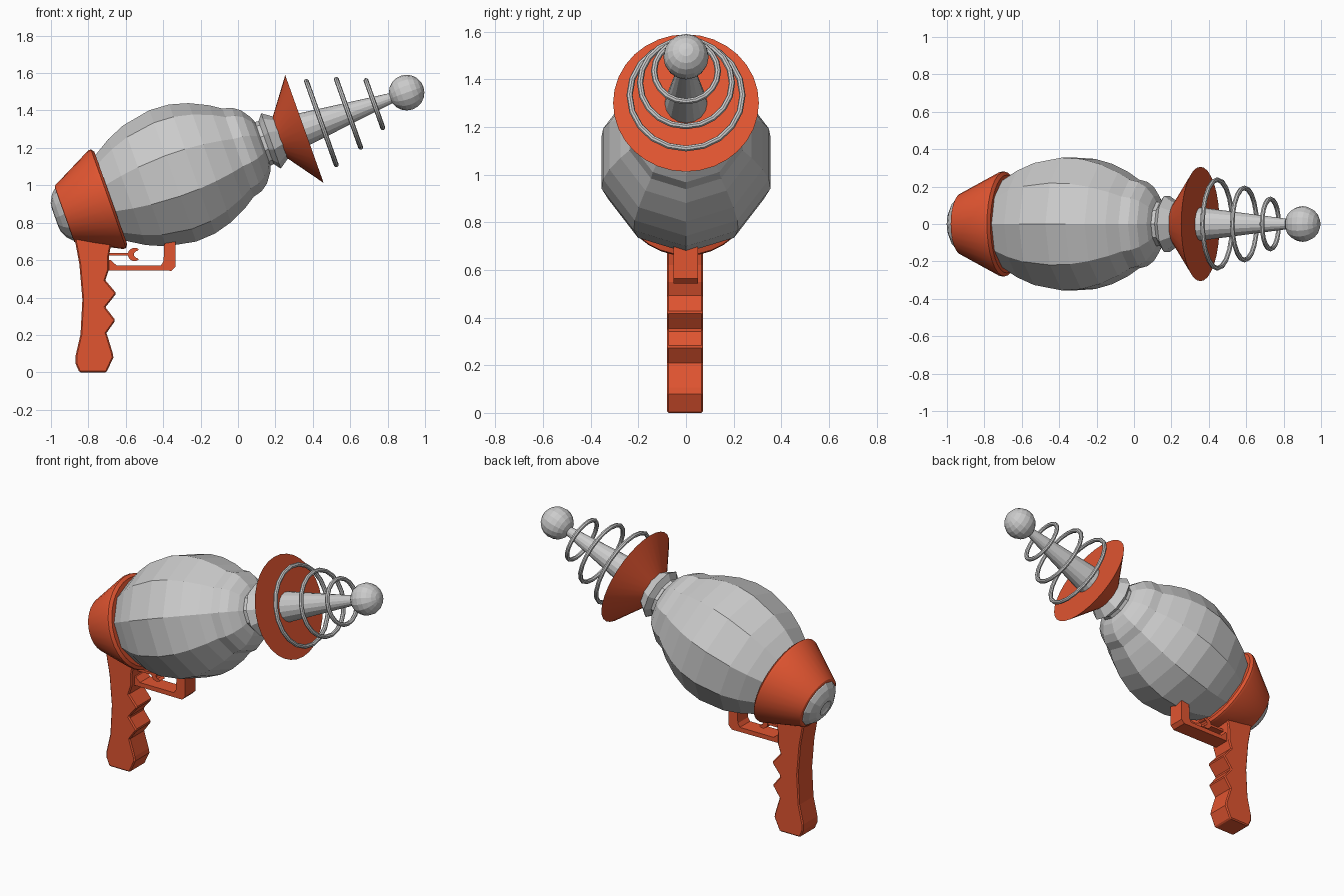
import bpy, bmesh
from math import cos, sin, pi, radians
from mathutils import Vector

if "Cube" in bpy.data.objects:
    bpy.data.objects.remove(bpy.data.objects["Cube"])

TILT = radians(19.6)
ORIGIN = Vector((0, 0, 1.1745))
ALONG = Vector((cos(TILT), 0, sin(TILT)))    # barrel axis
UP = Vector((-sin(TILT), 0, cos(TILT)))      # across the barrel, upward
SIDE = Vector((0, 1, 0))

orange = bpy.data.materials.new("orange")
orange.diffuse_color = (0.75, 0.09, 0.03, 1)
orange.use_nodes = True
orange.node_tree.nodes["Principled BSDF"].inputs["Base Color"].default_value = orange.diffuse_color


def finish(bm, name, mat=None, smooth=False):
    bmesh.ops.recalc_face_normals(bm, faces=bm.faces)
    me = bpy.data.meshes.new(name)
    bm.to_mesh(me)
    bm.free()
    ob = bpy.data.objects.new(name, me)
    bpy.context.collection.objects.link(ob)
    if mat:
        me.materials.append(mat)
    if smooth:
        bpy.ops.object.select_all(action='DESELECT')
        ob.select_set(True)
        bpy.context.view_layer.objects.active = ob
        bpy.ops.object.shade_smooth_by_angle(angle=radians(30))
    return ob


def lathe(name, profile, sides, mat=None, smooth=False, loop=False):
    """Revolve (distance, radius) points around the tilted barrel axis."""
    bm = bmesh.new()
    rings = []
    for d, r in profile:
        rings.append([bm.verts.new(ORIGIN + ALONG * d
                      + (UP * cos(2 * pi * k / sides) + SIDE * sin(2 * pi * k / sides)) * r)
                      for k in range(sides)])
    pairs = list(zip(rings, rings[1:]))
    if loop:
        pairs.append((rings[-1], rings[0]))
    else:
        bm.faces.new(rings[0])
        bm.faces.new(rings[-1])
    for a, b in pairs:
        for k in range(sides):
            n = (k + 1) % sides
            bm.faces.new((a[k], a[n], b[n], b[k]))
    return finish(bm, name, mat, smooth)


def slab(name, outline, y0, y1, mat, bevel=0):
    """Extrude an x-z outline from y0 to y1."""
    bm = bmesh.new()
    face = bm.faces.new([bm.verts.new((x, y0, z)) for x, z in outline])
    new = bmesh.ops.extrude_face_region(bm, geom=[face])["geom"]
    bmesh.ops.translate(bm, vec=(0, y1 - y0, 0),
                        verts=[v for v in new if isinstance(v, bmesh.types.BMVert)])
    ob = finish(bm, name, mat)
    if bevel:
        m = ob.modifiers.new("bevel", 'BEVEL')
        m.width = bevel
        m.segments = 1
        m.limit_method = 'ANGLE'
        m.angle_limit = radians(60)
    return ob


# Ten-sided body with stepped collar
lathe("body", [(-0.76, 0.225), (-0.72, 0.245), (-0.63, 0.3), (-0.53, 0.343), (-0.37, 0.373),
               (-0.26, 0.366), (-0.16, 0.338), (-0.06, 0.29), (0.0, 0.25), (0.05, 0.237),
               (0.09, 0.208), (0.127, 0.157), (0.14, 0.125)], 10)
lathe("neck", [(0.12, 0.125), (0.16, 0.122), (0.187, 0.157), (0.25, 0.113)], 10)

# Rear cowl and knob
lathe("rear_cowl", [(-0.985, 0.155), (-0.98, 0.163), (-0.75, 0.28), (-0.735, 0.28),
                    (-0.722, 0.262), (-0.722, 0.23)], 32, orange, True)
lathe("rear_knob", [(-0.97, 0.152), (-0.99, 0.146), (-1.013, 0.122), (-1.034, 0.082),
                    (-1.038, 0.05), (-1.03, 0.035)], 12)

# Front dish, spike and ball
lathe("front_dish", [(0.235, 0.112), (0.377, 0.306)], 32, orange, True)
lathe("spike", [(0.37, 0.09), (0.9, 0.024)], 16)
R = 0.095
lathe("tip_ball", [(0.957 - R * cos(pi * i / 10), R * sin(pi * i / 10) + 0.0005)
                   for i in range(11)], 16)

# Three shrinking rings
for i, (d, r) in enumerate([(0.473, 0.237), (0.627, 0.193), (0.774, 0.134)], 1):
    tube = 0.013
    lathe(f"ring_{i}", [(d + tube * cos(pi * k / 4), r + tube * sin(pi * k / 4))
                        for k in range(8)], 20, None, True, loop=True)

# Grip with finger notches
slab("grip", [(-0.88, 0.75), (-0.848, 0.578), (-0.832, 0.39), (-0.842, 0.203), (-0.869, 0.086),
              (-0.869, 0.048), (-0.848, 0.0), (-0.703, 0.0), (-0.666, 0.08), (-0.671, 0.107),
              (-0.703, 0.21), (-0.655, 0.278), (-0.709, 0.348), (-0.65, 0.422),
              (-0.709, 0.492), (-0.69, 0.55), (-0.69, 0.62), (-0.672, 0.72), (-0.7, 0.77)],
     -0.08, 0.072, orange, 0.007)

# Trigger guard
slab("trigger_guard", [(-0.72, 0.545), (-0.356, 0.543), (-0.334, 0.565), (-0.334, 0.71),
                       (-0.393, 0.71), (-0.398, 0.594), (-0.412, 0.572), (-0.65, 0.572),
                       (-0.68, 0.6), (-0.72, 0.6)], -0.052, 0.05, orange)

# Trigger: thin stem and a crescent opening forward
outer = [(-0.553 + 0.036 * cos(radians(a)), 0.63 + 0.036 * sin(radians(a)))
         for a in range(50, 311, 26)]
inner = [(-0.535 + 0.021 * cos(radians(a)), 0.63 + 0.021 * sin(radians(a)))
         for a in range(270, 89, -36)]
slab("trigger_crescent", outer + inner, -0.025, 0.025, orange)
slab("trigger_stem", [(-0.71, 0.624), (-0.58, 0.624), (-0.58, 0.639), (-0.71, 0.639)],
     -0.02, 0.02, orange)
